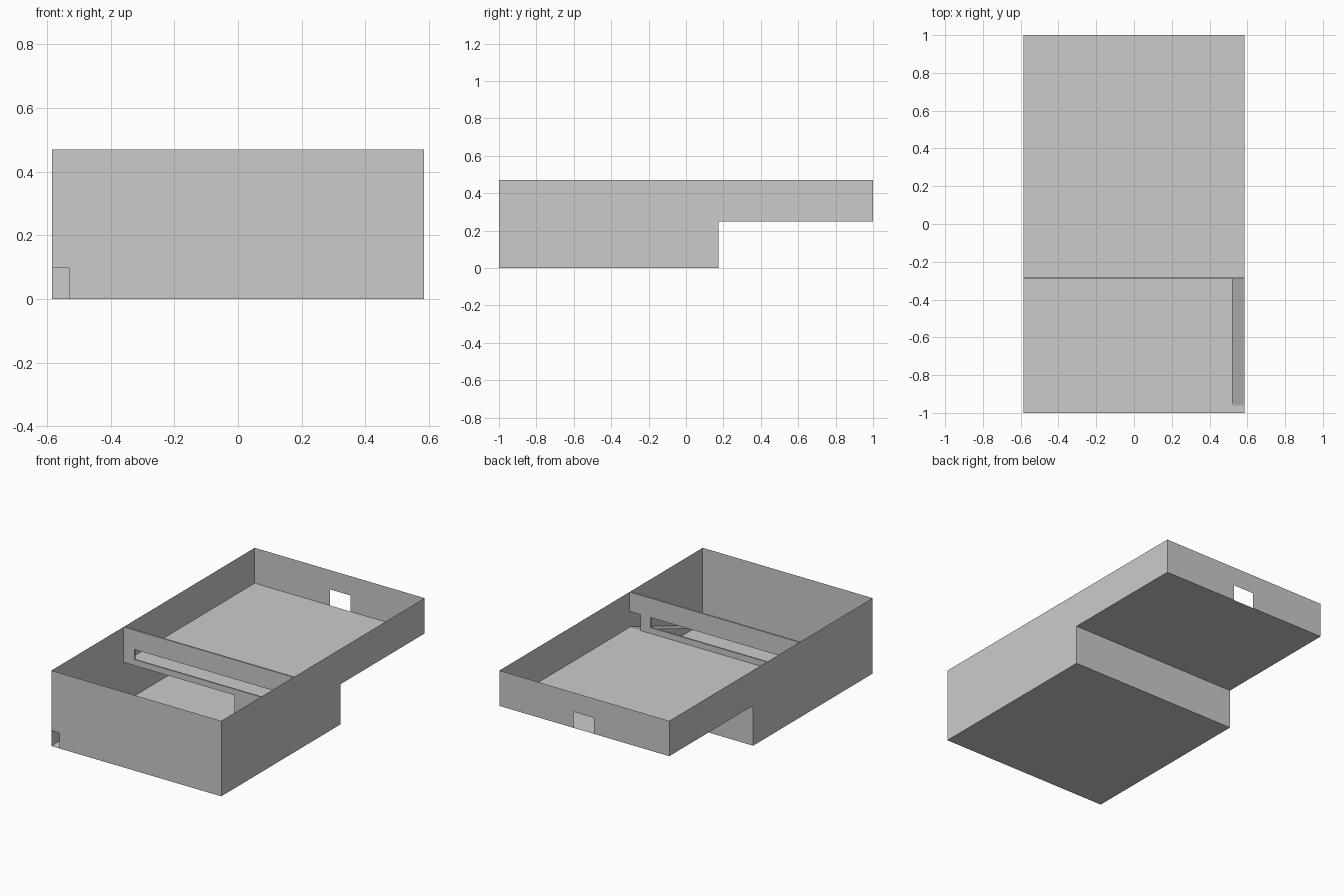
import bpy, bmesh

if "Cube" in bpy.data.objects:
    bpy.data.objects.remove(bpy.data.objects["Cube"])

W, L, H = 0.585, 1.0, 0.47     # half width, half length, height
STEP_Y, DECK = 0.175, 0.25     # end of the deep part, deck level
PART_F, PART_B = -0.29, -0.28  # partition front and back


def make(name, bm):
    mesh = bpy.data.meshes.new(name)
    bm.to_mesh(mesh)
    bm.free()
    bpy.context.collection.objects.link(bpy.data.objects.new(name, mesh))


def sheet(name, points):
    bm = bmesh.new()
    bm.faces.new([bm.verts.new(p) for p in points])
    make(name, bm)


def rect_z(name, x0, x1, y0, y1, z0, z1=None):
    """Floor panel, sloping from z0 at y0 to z1 at y1."""
    z1 = z0 if z1 is None else z1
    sheet(name, [(x0, y0, z0), (x1, y0, z0), (x1, y1, z1), (x0, y1, z1)])


def wall_y(name, y, outline):
    sheet(name, [(x, y, z) for x, z in outline])


def extruded(name, outline, y0, y1):
    """Solid board from an x-z outline."""
    bm = bmesh.new()
    face = bm.faces.new([bm.verts.new((x, y0, z)) for x, z in outline])
    new = bmesh.ops.extrude_face_region(bm, geom=[face], use_keep_orig=True)
    verts = [g for g in new["geom"] if isinstance(g, bmesh.types.BMVert)]
    bmesh.ops.translate(bm, vec=(0, y1 - y0, 0), verts=verts)
    bmesh.ops.recalc_face_normals(bm, faces=bm.faces)
    make(name, bm)


# Stepped side walls
side = [(-L, 0), (STEP_Y, 0), (STEP_Y, DECK), (L, DECK), (L, H), (-L, H)]
for name, x, pts in (("right_wall", W, side), ("left_wall", -W, side[::-1])):
    sheet(name, [(x, y, z) for y, z in pts])

# Front wall with the corner outlet
wall_y("front_wall", -L, [(-0.53, 0), (W, 0), (W, H), (-W, H), (-W, 0.097), (-0.53, 0.097)])

# Back wall with the centre opening
wall_y("back_wall", L, [(-W, DECK), (-W, H), (W, H), (W, DECK), (0.075, DECK),
                        (0.075, 0.35), (-0.068, 0.35), (-0.068, DECK)])

# Step riser, floors and the ramp under the corner opening
wall_y("step_riser", STEP_Y, [(W, 0), (-W, 0), (-W, DECK), (W, DECK)])
rect_z("lower_floor", -W, W, -L, STEP_Y, 0)
rect_z("upper_deck", -W, W, PART_F, L, DECK)
rect_z("ramp", 0.52, W, -0.96, PART_F, 0.003, DECK)

# Partition around a long slot, with a corner opening on the right
S0, S1 = 0.287, 0.35
for name, x0, x1, z0, z1 in (
        ("partition_top_rail", -W, W, S1, H),
        ("partition_bottom_rail", -W, 0.51, DECK, S0),
        ("partition_left_post", -W, -0.51, S0, S1),
        ("partition_right_post", 0.44, 0.51, S0, S1),
        ("support_panel", 0.18, W, 0, DECK)):
    extruded(name, [(x0, z0), (x1, z0), (x1, z1), (x0, z1)], PART_F, PART_B)
